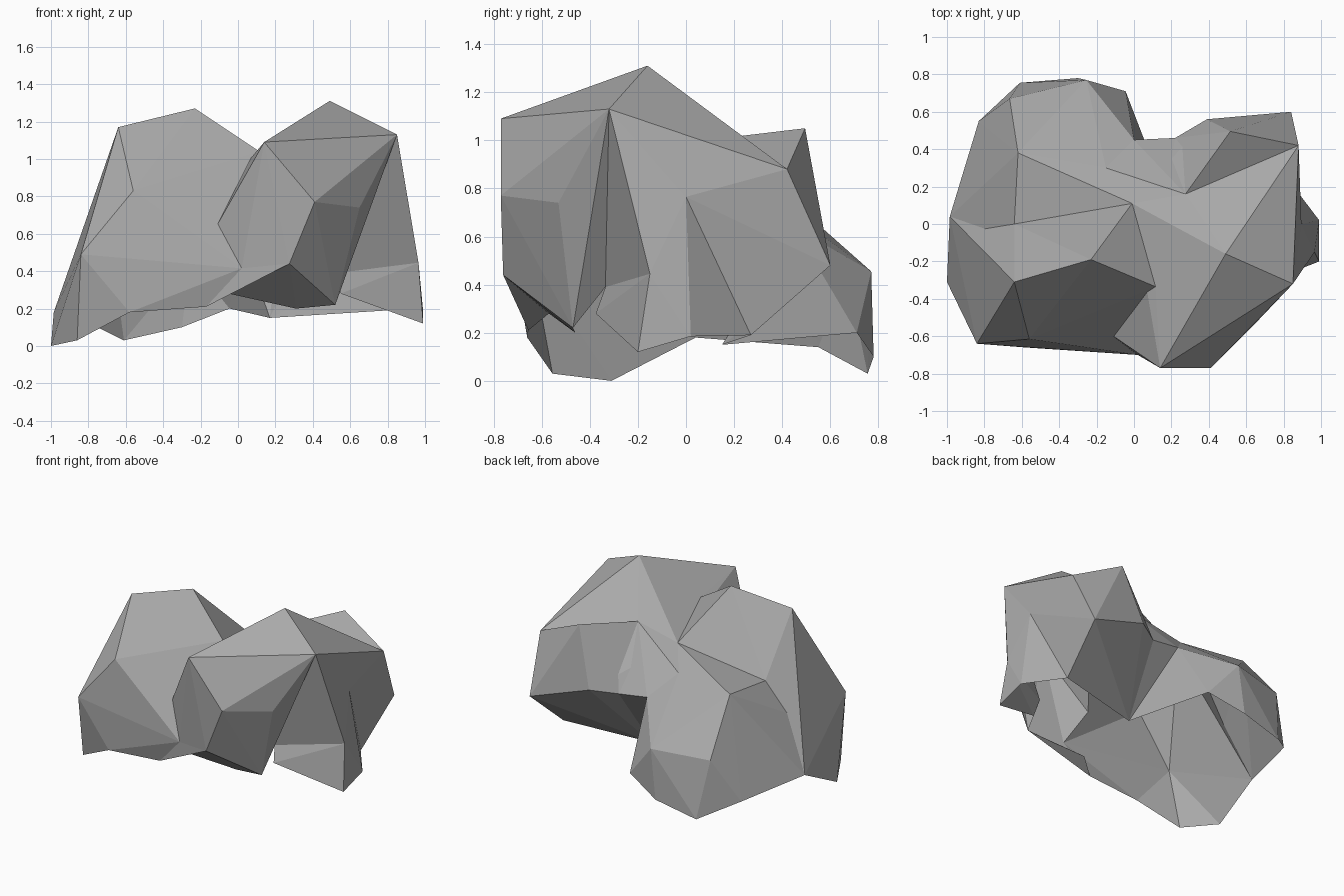
import bpy
import bmesh
from mathutils import Vector

cube = bpy.data.objects.get("Cube")
if cube:
    bpy.data.objects.remove(cube, do_unlink=True)

# One stone colour, and a marker for faces that will be opened up
stone = bpy.data.materials.new("grey stone")
stone.use_nodes = True
grey = (0.4, 0.4, 0.4, 1)
stone.diffuse_color = grey
bsdf = stone.node_tree.nodes["Principled BSDF"]
bsdf.inputs["Base Color"].default_value = grey
bsdf.inputs["Roughness"].default_value = 1
opening = bpy.data.materials.new("open underside")


def p(x, y, z):
    return Vector((x, y, z))


def lump(name, *corners):
    """A chiselled convex stone; its underside faces are marked as open."""
    bm = bmesh.new()
    for corner in corners:
        bm.verts.new(corner)
    result = bmesh.ops.convex_hull(bm, input=bm.verts)
    loose = {v for v in result["geom_interior"] + result["geom_unused"]
             if isinstance(v, bmesh.types.BMVert)}
    bmesh.ops.delete(bm, geom=list(loose), context="VERTS")
    bmesh.ops.recalc_face_normals(bm, faces=bm.faces)
    for face in bm.faces:
        on_rim = all(tuple(v.co) in rim for v in face.verts)
        face.material_index = int(on_rim and face.normal.z < 0.2)
    mesh = bpy.data.meshes.new(name)
    bm.to_mesh(mesh)
    bm.free()
    mesh.materials.append(stone)
    mesh.materials.append(opening)
    obj = bpy.data.objects.new(name, mesh)
    bpy.context.collection.objects.link(obj)
    return obj


# Crest of the rock
west_peak = p(-.23, -.19, 1.27)
west_shoulder = p(-.64, -.31, 1.17)
east_peak = p(.49, -.16, 1.31)
east_shoulder = p(.85, -.32, 1.13)
saddle = p(.115, -.335, 1.04)
saddle_back = p(-.01, .11, .91)
brow = p(.14, -.77, 1.09)
back_ridge = p(.275, .16, 1.01)
back_horn = p(.515, .495, 1.05)
back_corner = p(.88, .42, .88)

# Front wall
west_brow = p(-.56, -.615, .83)
valley_foot = p(-.11, -.6, .65)
west_corner = p(-.84, -.64, .49)
nose = p(.41, -.77, .77)
cheek = p(.65, -.53, .74)
chin = p(.275, -.76, .44)
chin_west = p(.02, -.7, .415)
jaw_west = p(.31, -.46, .2)
jaw_east = p(.52, -.47, .22)
hem_west = p(-.58, -.66, .18)
hem_mid = p(-.17, -.655, .21)
throat = p(-.05, -.57, .28)
belly = p(.17, .15, .15)

# East side and its toe
east_bulge = p(.895, 0, .765)
toe_top = p(.965, -.15, .445)
toe_tip = p(.99, -.2, .12)
toe_back = p(.99, .02, .185)
toe_root = p(.53, -.335, .39)
toe_under = p(.55, -.375, .28)
east_base = p(.8, .27, .19)
east_back = p(.84, .6, .48)
notch_east = p(.39, .56, .63)
notch_top = p(.22, .46, .61)

# West side and its foot
west_bulge = p(-.865, -.185, .46)
foot_tip = p(-1, -.31, 0)
foot_front = p(-.86, -.555, .03)
foot_back = p(-.985, .04, .18)
west_step = p(-.64, 0, .76)

# Back spur
spur_top = p(-.62, .38, .8)
spur_crease = p(-.15, .3, .8)
spur_notch = p(0, .45, .64)
spur_brow = p(-.665, .67, .44)
spur_edge = p(-.255, .77, .455)
spur_west = p(-.83, .55, .14)
spur_foot = p(-.61, .755, .03)
spur_toe = p(-.3, .78, .1)
spur_east = p(-.045, .71, .2)

# Lower rim of the hollow shell
rim = {tuple(v) for v in (
    foot_tip, foot_front, hem_west, hem_mid, throat, jaw_west, jaw_east,
    toe_root, toe_under, toe_tip, toe_back, east_base, belly, spur_east,
    spur_toe, spur_foot, spur_west, foot_back)}

rock = lump("rock", west_peak, west_shoulder, saddle, saddle_back, west_brow,
            valley_foot, west_corner, chin_west, hem_west, hem_mid, throat,
            west_bulge, west_step, foot_back, belly)

others = [
    lump("west_foot", west_corner, west_bulge, foot_tip, foot_front,
         foot_back, hem_west),
    lump("front_outcrop", east_peak, east_shoulder, brow, saddle, saddle_back,
         back_ridge, valley_foot, nose, cheek, chin, chin_west, jaw_west,
         jaw_east, toe_root, throat, belly),
    lump("front_lip", hem_mid, chin, chin_west, throat, valley_foot),
    lump("east_wall", east_peak, east_shoulder, east_bulge, toe_top, toe_back,
         toe_root, east_base, belly),
    lump("east_block", east_peak, east_shoulder, back_ridge, back_corner,
         east_bulge, east_base, east_back, notch_east, notch_top,
         saddle_back, belly),
    lump("east_toe", toe_top, toe_tip, toe_back, toe_root, toe_under),
    lump("back_horn", back_ridge, back_horn, back_corner, notch_top,
         notch_east, east_back),
    lump("middle_filler", saddle_back, back_ridge, notch_top, spur_notch,
         spur_crease, belly),
    lump("back_spur", west_step, spur_top, saddle_back, spur_crease,
         spur_notch, spur_brow, spur_edge, spur_west, spur_foot, spur_toe,
         spur_east, west_bulge, foot_back, belly),
]

# Fuse the lumps into one stone
for other in others:
    fuse = rock.modifiers.new(other.name, "BOOLEAN")
    fuse.operation = "UNION"
    fuse.solver = "EXACT"
    fuse.object = other
bpy.context.view_layer.update()
graph = bpy.context.evaluated_depsgraph_get()
fused = bpy.data.meshes.new_from_object(rock.evaluated_get(graph))
rock.modifiers.clear()
rock.data = fused
for other in others:
    bpy.data.objects.remove(other, do_unlink=True)

# Open the underside so the rock is a hollow shell
bm = bmesh.new()
bm.from_mesh(fused)
under = [face for face in bm.faces if face.material_index == 1]
bmesh.ops.delete(bm, geom=under, context="FACES")
bm.to_mesh(fused)
bm.free()
fused.materials.pop(index=1)
bpy.data.materials.remove(opening)
